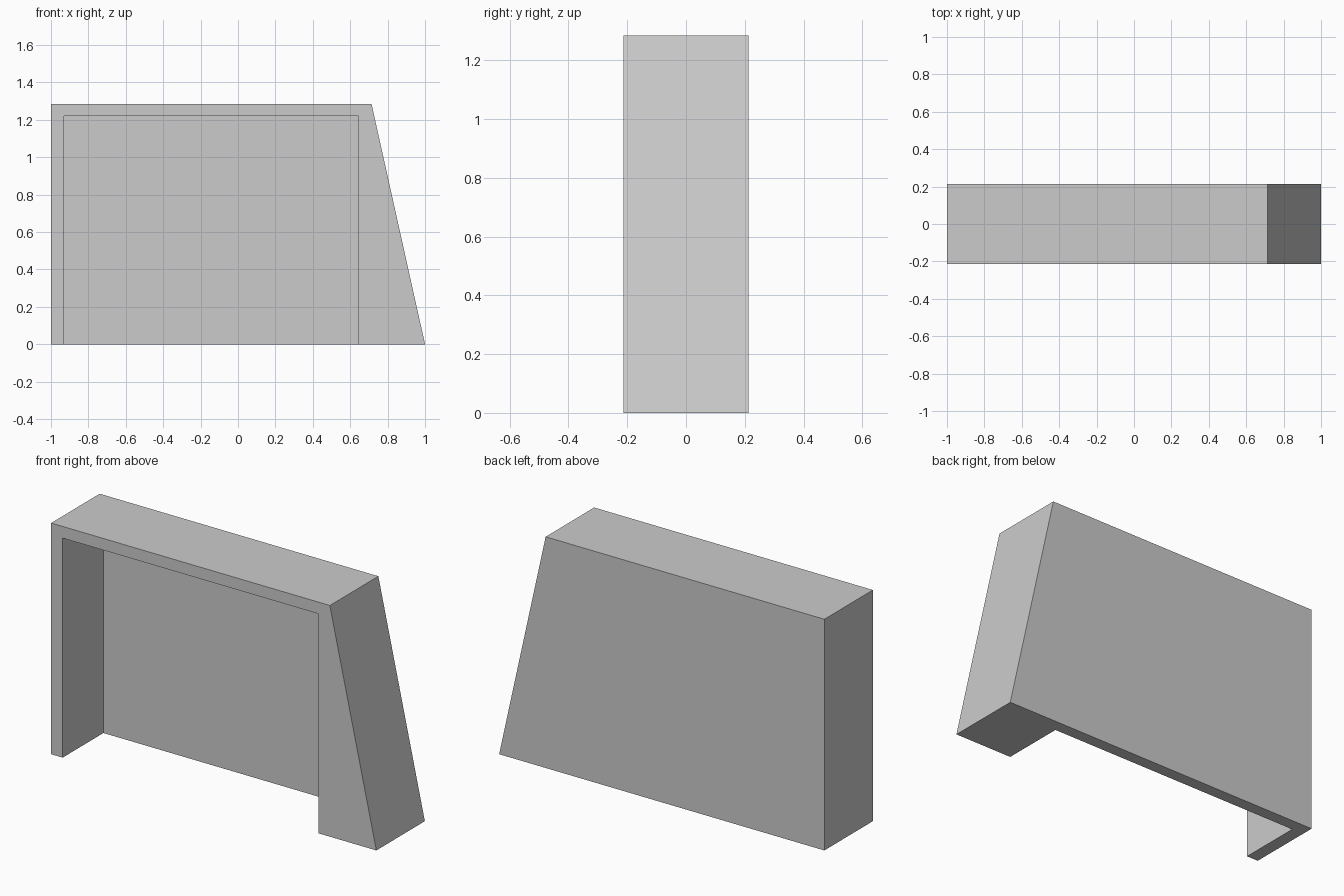
import bpy
import bmesh

cube = bpy.data.objects.get("Cube")
if cube:
    bpy.data.objects.remove(cube, do_unlink=True)

GREY = (0.6, 0.6, 0.6, 1.0)
mat = bpy.data.materials.new("light grey")
mat.use_nodes = True
mat.diffuse_color = GREY
mat.node_tree.nodes["Principled BSDF"].inputs["Base Color"].default_value = GREY

FRONT, BACK = -0.213, 0.213
INNER_BACK = BACK - 0.068      # front face of the rear panel
HEIGHT, CEILING = 1.285, 1.22
IN_LEFT, IN_RIGHT = -0.929, 0.643

# Outlines seen from the front, as (x, z)
outer = [(-1, 0), (1, 0), (0.714, HEIGHT), (-1, HEIGHT)]
opening = [(IN_LEFT, 0), (IN_RIGHT, 0), (IN_RIGHT, CEILING), (IN_LEFT, CEILING)]

bm = bmesh.new()


def ring(outline, y):
    return [bm.verts.new((x, y, z)) for x, z in outline]


back = ring(outer, BACK)
front = ring(outer, FRONT)
mouth = ring(opening, FRONT)
recess = ring(opening, INNER_BACK)

# Rear panel outside and inside
bm.faces.new(back)
bm.faces.new(recess)

# Outer right side, top and left side; inner walls and ceiling; front rim
for i in range(1, 4):
    j = (i + 1) % 4
    bm.faces.new((front[i], front[j], back[j], back[i]))
    bm.faces.new((mouth[i], mouth[j], recess[j], recess[i]))
    bm.faces.new((front[i], front[j], mouth[j], mouth[i]))

# Underside, a U shape around the open floor
bm.faces.new((front[0], mouth[0], recess[0], recess[1],
              mouth[1], front[1], back[1], back[0]))

bmesh.ops.recalc_face_normals(bm, faces=bm.faces)
mesh = bpy.data.meshes.new("open_front_housing")
bm.to_mesh(mesh)
bm.free()
mesh.materials.append(mat)
housing = bpy.data.objects.new("open_front_housing", mesh)
bpy.context.collection.objects.link(housing)
